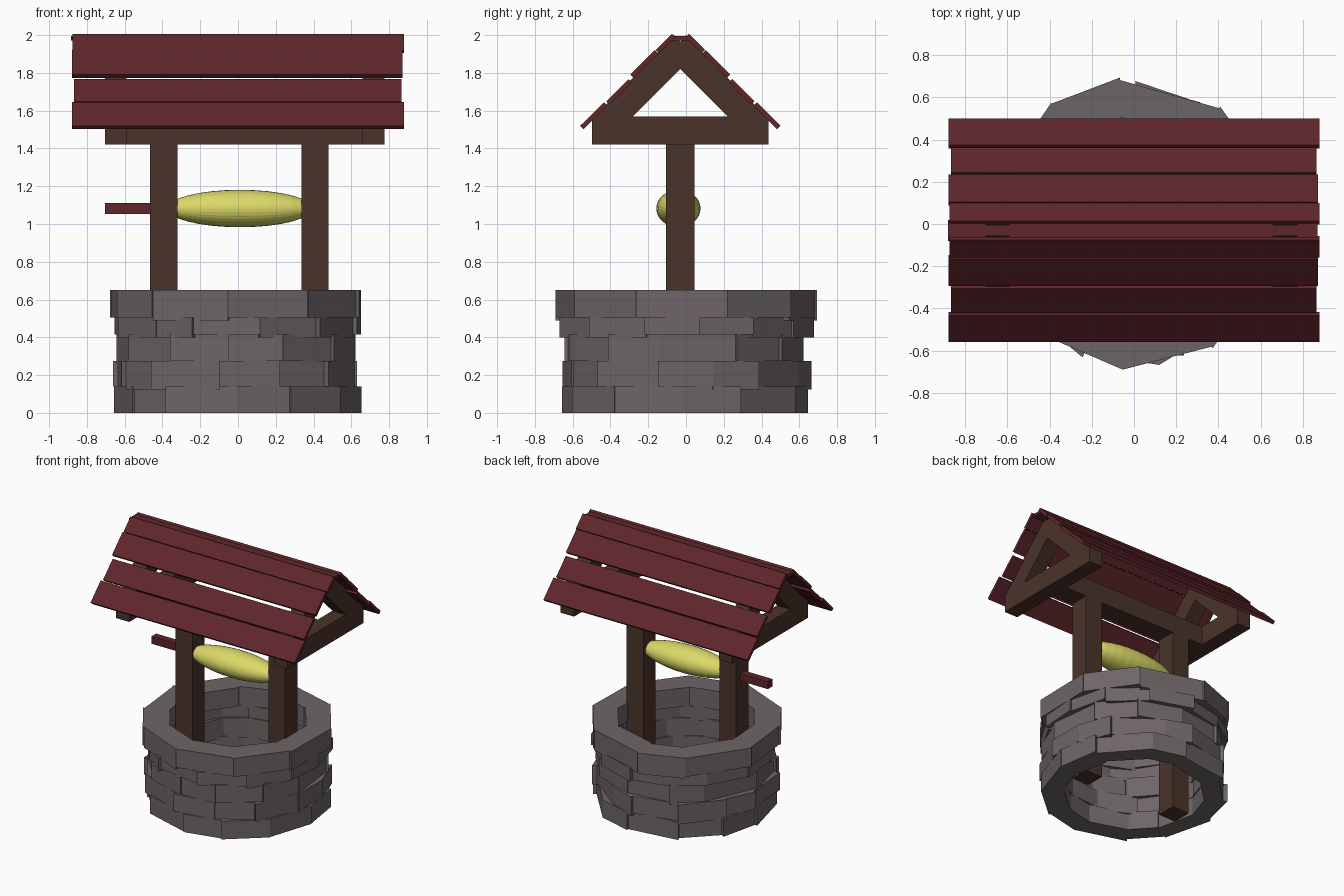
import bpy, bmesh, math, random
from mathutils import Matrix

if "Cube" in bpy.data.objects:
    bpy.data.objects.remove(bpy.data.objects["Cube"])

random.seed(7)
YC = -0.03  # ridge line and posts sit slightly forward of centre


def material(name, rgb):
    m = bpy.data.materials.new(name)
    m.diffuse_color = (*rgb, 1)
    m.use_nodes = True
    m.node_tree.nodes["Principled BSDF"].inputs["Base Color"].default_value = m.diffuse_color
    return m


STONE = material("stone", (0.155, 0.13, 0.135))
WOOD = material("dark_wood", (0.068, 0.033, 0.023))
RED = material("red_paint", (0.115, 0.019, 0.024))
YELLOW = material("yellow_rope", (0.72, 0.70, 0.14))


def finish(name, bm, mat):
    bmesh.ops.recalc_face_normals(bm, faces=bm.faces)
    me = bpy.data.meshes.new(name)
    bm.to_mesh(me)
    bm.free()
    me.materials.append(mat)
    ob = bpy.data.objects.new(name, me)
    bpy.context.collection.objects.link(ob)
    return ob


def add_prism(bm, a, b):
    """Closed solid between two matching outlines."""
    va, vb = [bm.verts.new(p) for p in a], [bm.verts.new(p) for p in b]
    n = len(a)
    bm.faces.new(va)
    bm.faces.new(vb[::-1])
    for i in range(n):
        j = (i + 1) % n
        bm.faces.new((va[i], vb[i], vb[j], va[j]))


def beam(name, profile, x0, x1, mat):
    """Extrude a (distance from ridge, z) profile along x."""
    bm = bmesh.new()
    add_prism(bm, [(x0, YC + d, z) for d, z in profile],
              [(x1, YC + d, z) for d, z in profile])
    return finish(name, bm, mat)


def rect(d, z0, z1):
    return [(-d, z0), (d, z0), (d, z1), (-d, z1)]


# Stone wall: five courses of uneven wedge blocks
courses = [(0.0, 0.14, 12, 0.63, 0.675), (0.14, 0.275, 13, 0.625, 0.68),
           (0.275, 0.415, 12, 0.62, 0.67), (0.415, 0.505, 13, 0.64, 0.68),
           (0.505, 0.65, 10, 0.675, 0.70)]
for k, (z0, z1, n, rmin, rmax) in enumerate(courses):
    bm = bmesh.new()
    step = math.tau / n
    cuts = [(i + 0.37 * k + random.uniform(-0.2, 0.2)) * step for i in range(n)]
    cuts.append(cuts[0] + math.tau)
    for a0, a1 in zip(cuts, cuts[1:]):
        r0, r1 = random.uniform(rmin, rmax), random.uniform(rmin, rmax)
        inner = 0.50 + random.uniform(-0.01, 0.015)
        plan = [(inner, a0), (r0, a0), (r1, a1), (inner, a1)]
        pts = [(r * math.cos(a), r * math.sin(a)) for r, a in plan]
        lo = z0 - (random.choice((0, 0.015)) if k else 0)
        add_prism(bm, [(x, y, lo) for x, y in pts], [(x, y, z1) for x, y in pts])
    finish(f"stone_course_{k + 1}", bm, STONE)

# Posts and long top beam
beam("left_post", rect(0.075, 0.0, 1.43), -0.465, -0.32, WOOD)
beam("right_post", rect(0.075, 0.0, 1.43), 0.335, 0.48, WOOD)
beam("top_beam", rect(0.075, 1.422, 1.568), -0.70, 0.77, WOOD)

# Gable frames: cross tie and two rafters at each end
for side, x0, x1 in (("left", -0.705, -0.59), ("right", 0.66, 0.775)):
    beam(side + "_cross_tie", [(-0.467, 1.422), (0.467, 1.422), (0.467, 1.555),
                               (0.45, 1.57), (-0.45, 1.57), (-0.467, 1.555)], x0, x1, WOOD)
    for s in (-1, 1):
        beam(f"{side}_rafter_{'front' if s < 0 else 'back'}",
             [(s * d, z) for d, z in [(0.25, 1.57), (0.455, 1.57), (0.035, 1.99),
                                      (0.03, 2.0), (0, 1.965), (0, 1.82)]], x0, x1, WOOD)

# Roof boards: (inner distance, outer distance, lift, left end, right end)
boards = [(0.405, 0.53, 0.0, -0.88, 0.88), (0.275, 0.393, -0.008, -0.868, 0.866),
          (0.135, 0.265, 0.006, -0.88, 0.872), (0.045, 0.13, 0.002, -0.875, 0.88)]
T = 0.018
for s, label in ((-1, "front"), (1, "back")):
    for i, (d0, d1, lift, xl, xr) in enumerate(boards):
        top = 2.05 + lift
        prof = [(d0, top - d0), (d1, top - d1), (d1 - T, top - d1 - T), (d0 - T, top - d0 - T)]
        beam(f"roof_board_{label}_{i + 1}", [(s * d, z) for d, z in prof], xl, xr, RED)
beam("ridge_board", rect(0.05, 1.972, 1.995), -0.883, 0.87, RED)

# Rope drum and crank handle
bm = bmesh.new()
bmesh.ops.create_uvsphere(bm, u_segments=32, v_segments=16, radius=1,
                          matrix=Matrix.Translation((0.01, -0.04, 1.082))
                          @ Matrix.Diagonal((0.385, 0.117, 0.099, 1))
                          @ Matrix.Rotation(math.pi / 2, 4, 'Y'))
finish("rope_drum", bm, YELLOW)
beam("crank_handle", rect(0.028, 1.054, 1.112), -0.705, -0.45, RED)
